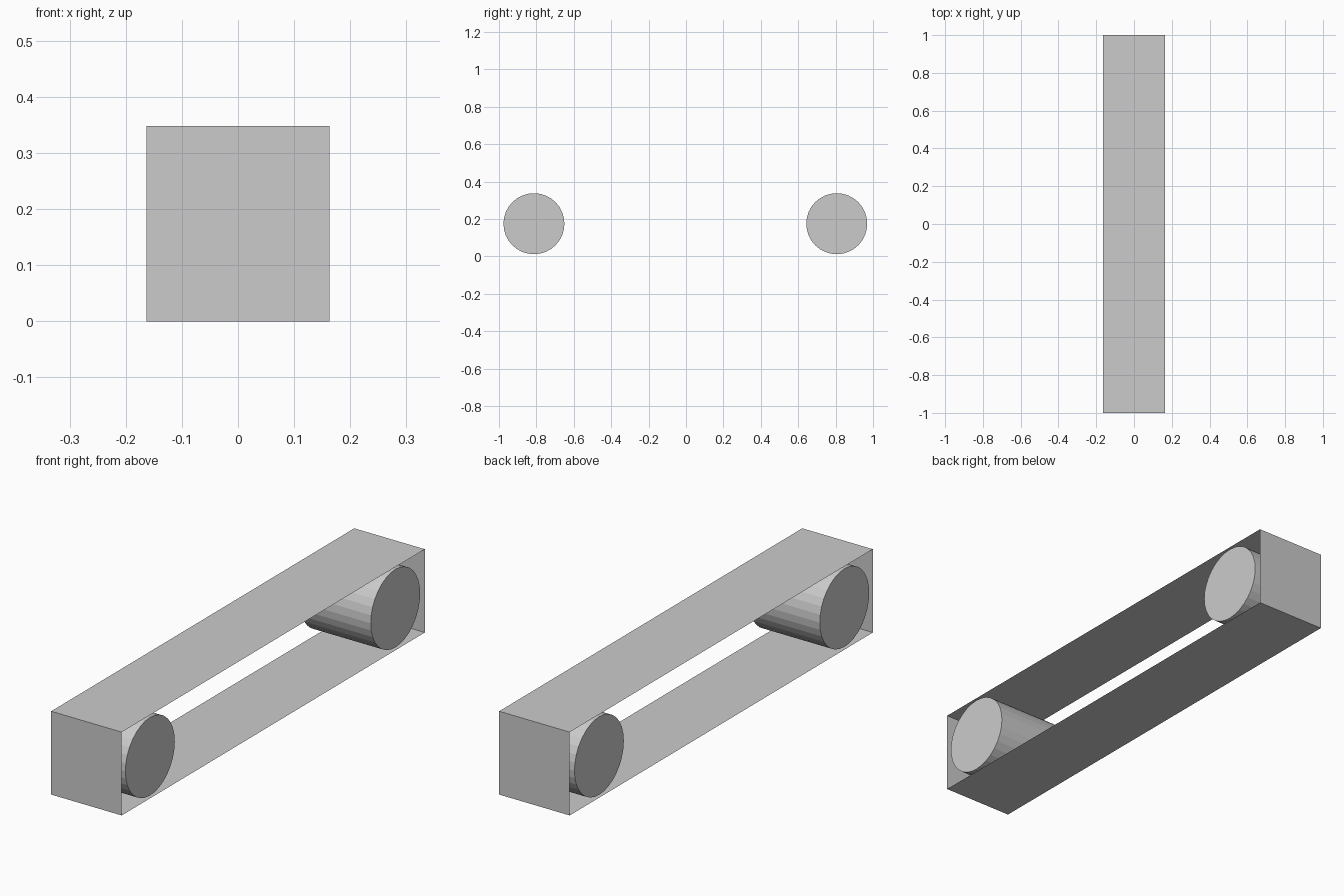
import bpy, bmesh, math
from mathutils import Matrix

if "Cube" in bpy.data.objects:
    bpy.data.objects.remove(bpy.data.objects["Cube"])

HALF_W = 0.163    # half width of belt and rollers
HEIGHT = 0.348    # belt height

grey = bpy.data.materials.new("light grey")
grey.diffuse_color = (0.6, 0.6, 0.6, 1)
grey.use_nodes = True
grey.node_tree.nodes["Principled BSDF"].inputs["Base Color"].default_value = grey.diffuse_color


def add_object(name, bm):
    bmesh.ops.recalc_face_normals(bm, faces=bm.faces)
    mesh = bpy.data.meshes.new(name)
    bm.to_mesh(mesh)
    bm.free()
    mesh.materials.append(grey)
    obj = bpy.data.objects.new(name, mesh)
    bpy.context.collection.objects.link(obj)
    return obj


# Belt: thin rectangular loop, open on both sides
bm = bmesh.new()
profile = [(-1, 0), (1, 0), (1, HEIGHT), (-1, HEIGHT)]
rings = [[bm.verts.new((x, y, z)) for y, z in profile] for x in (-HALF_W, HALF_W)]
for i in range(4):
    j = (i + 1) % 4
    bm.faces.new((rings[0][i], rings[0][j], rings[1][j], rings[1][i]))
add_object("belt", bm)

# Rollers: one inside each end of the belt
for name, y in (("front_roller", -0.813), ("back_roller", 0.806)):
    bm = bmesh.new()
    bmesh.ops.create_cone(bm, cap_ends=True, segments=32, radius1=0.163,
                          radius2=0.163, depth=2 * HALF_W,
                          matrix=Matrix.Rotation(math.pi / 2, 4, 'Y'))
    roller = add_object(name, bm)
    roller.location = (0, y, 0.175)
